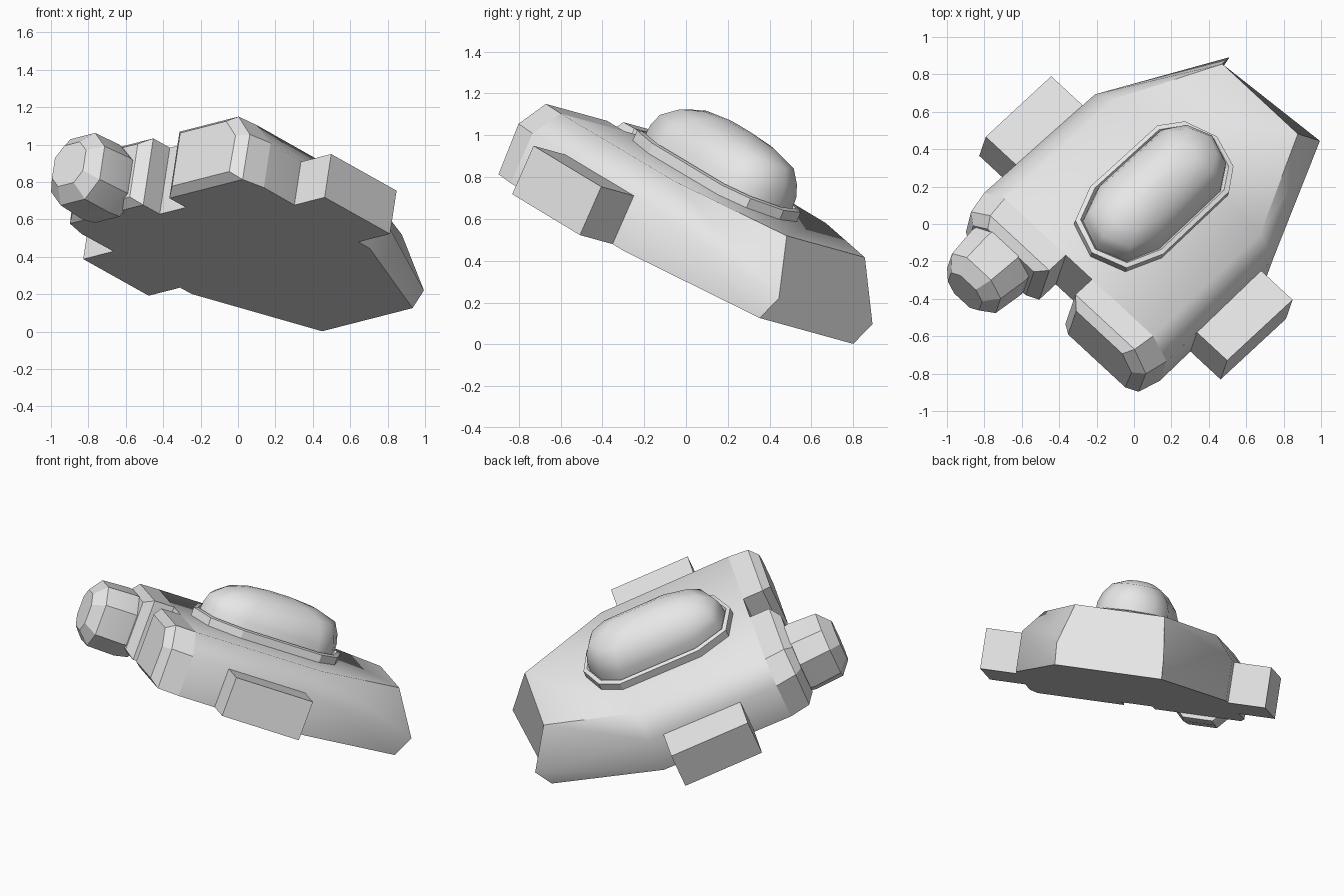
import bpy, bmesh, math
from mathutils import Matrix, Vector

if "Cube" in bpy.data.objects:
    bpy.data.objects.remove(bpy.data.objects["Cube"])

# Ship frame: local x = forward, y = port side, z = up from the flat belly
FWD, SIDE, UP = Vector((-.679, -.629, .380)), Vector((.721, -.668, .1845)), Vector((.138, .399, .907))
POSE = Matrix((FWD, SIDE, UP)).transposed().to_4x4()
POSE.translation = SIDE * .126 + UP * .383

grey = bpy.data.materials.new("light_grey")
grey.diffuse_color = (.8, .8, .8, 1)
grey.use_nodes = True
grey.node_tree.nodes["Principled BSDF"].inputs["Base Color"].default_value = grey.diffuse_color


def loft(name, rings, angle, cap_start=True, cap_end=True):
    """Skin a list of equal-length point rings in the ship frame."""
    bm = bmesh.new()
    rows = [[bm.verts.new(p) for p in r] for r in rings]
    n = len(rows[0])
    for r, s in zip(rows, rows[1:]):
        for i in range(n):
            j = (i + 1) % n
            bm.faces.new((r[i], r[j], s[j], s[i]))
    if cap_start:
        bm.faces.new(rows[0])
    if cap_end:
        bm.faces.new(rows[-1])
    bmesh.ops.recalc_face_normals(bm, faces=bm.faces)
    # an open shell can be guessed inside out, so test it against its middle
    mid = sum((v.co for v in bm.verts), Vector()) / len(bm.verts)
    if sum((f.calc_center_median() - mid).dot(f.normal) * f.calc_area() for f in bm.faces) < 0:
        bmesh.ops.reverse_faces(bm, faces=bm.faces)
    bm.transform(POSE)
    me = bpy.data.meshes.new(name)
    bm.to_mesh(me)
    bm.free()
    me.materials.append(grey)
    ob = bpy.data.objects.new(name, me)
    bpy.context.collection.objects.link(ob)
    bpy.ops.object.select_all(action='DESELECT')
    ob.select_set(True)
    bpy.context.view_layer.objects.active = ob
    bpy.ops.object.shade_smooth_by_angle(angle=math.radians(angle))
    return ob


# Half sections as (forward, half width, height): belly edge, wall top, deck edge
TAIL = [(-.807, .335, 0), (-.87, .335, .131), (-.70, .28, .40)]
WAIST = [(-.125, .66, 0), (-.13, .66, .255), (-.13, .54, .395)]
SHOULDER = [(.725, .675, 0), (.725, .675, .262), (.725, .55, .392)]
NOSE = [(.855, .64, 0), (.86, .648, .262), (.855, .535, .392)]


def full(half):
    return half + [(x, -y, z) for x, y, z in reversed(half)]


# Main hull
loft("hull", [full(s) for s in (TAIL, WAIST, SHOULDER)], 50)

# Twin nose blocks either side of the notch, with a raised front face
for sign, label in ((1, "port"), (-1, "starboard")):
    rings = []
    for sec in (SHOULDER, NOSE):
        x = sec[0][0]
        ring = sec + [(x, .097, sec[2][2]), (x, .097, 0)]
        rings.append([Vector((p[0], sign * p[1], p[2])) for p in ring])
    c = Vector((.86, sign * .37, .19))
    rings.append([Vector((.905, c.y + (p.y - c.y) * .78, c.z + (p.z - c.z) * .8)) for p in rings[-1]])
    loft(label + "_nose_block", rings, 20, cap_start=False)

    # Box pod on the flank
    def box(x):
        return [(x, sign * y, z) for y, z in ((.55, 0), (.895, 0), (.895, .255), (.55, .255))]
    loft(label + "_side_pod", [box(-.035), box(.48)], 20)


# Eight-sided cabin projecting from the starboard nose block
def octagon(x, w, h, k=.5):
    pts = [(w, -h * k), (w, h * k), (w * k, h), (-w * k, h),
           (-w, h * k), (-w, -h * k), (-w * k, -h), (w * k, -h)]
    return [(x, -.372 + y, .16 + z) for y, z in pts]


loft("cabin", [octagon(.84, .185, .185), octagon(.93, .20, .20),
               octagon(1.11, .18, .195), octagon(1.18, .115, .12)], 20)

# Stretched outline shared by the canopy rim and the canopy
HALF = [(.562, .19), (.36, .27), (-.165, .265), (-.29, .18)]
OUTLINE = [(.634, 0)] + HALF + [(-.352, 0)] + [(x, -y) for x, y in reversed(HALF)]


def outline(sx, sy, z, shift=0):
    return [(.14 + shift + (x - .14) * sx, y * sy, z) for x, y in OUTLINE]


loft("canopy_rim", [outline(1, 1, .38), outline(1, 1, .445),
                    outline(.95, .91, .452), outline(.92, .86, .43)], 20)

loft("canopy", [outline(.92, .86, .42), outline(.91, .84, .50), outline(.87, .76, .56),
                outline(.75, .58, .625, -.02), outline(.5, .32, .665, -.01),
                outline(.2, .1, .682)], 50)
